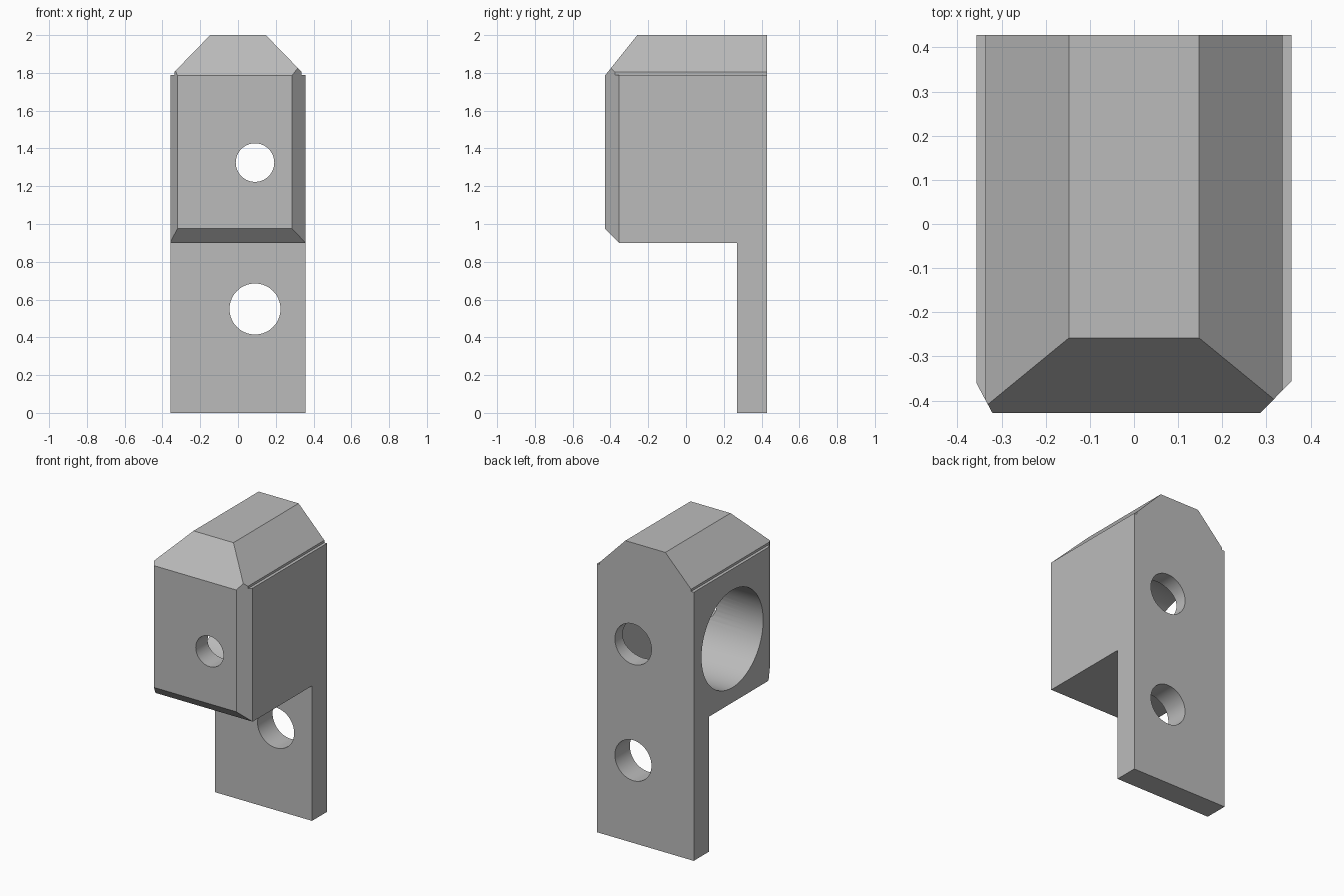
import bpy
import bmesh
import math
from mathutils import Matrix, Vector

cube = bpy.data.objects.get("Cube")
if cube:
    bpy.data.objects.remove(cube, do_unlink=True)

HALF_X, HALF_Y = 0.357, 0.428


def add_object(name, bm):
    bmesh.ops.recalc_face_normals(bm, faces=bm.faces[:])
    mesh = bpy.data.meshes.new(name)
    bm.to_mesh(mesh)
    bm.free()
    obj = bpy.data.objects.new(name, mesh)
    bpy.context.collection.objects.link(obj)
    return obj


def prism(name, points, place, start, end):
    """Extrude a 2D outline; place(a, b, depth) gives the 3D position."""
    bm = bmesh.new()
    face = bm.faces.new([bm.verts.new(place(a, b, start)) for a, b in points])
    shift = Vector(place(0, 0, end)) - Vector(place(0, 0, start))
    grown = bmesh.ops.extrude_face_region(bm, geom=[face], use_keep_orig=True)
    moved = [v for v in grown["geom"] if isinstance(v, bmesh.types.BMVert)]
    bmesh.ops.translate(bm, verts=moved, vec=shift)
    return add_object(name, bm)


def cylinder(name, start, end, radius, segments=64):
    start, end = Vector(start), Vector(end)
    axis = end - start
    turn = axis.to_track_quat("Z", "Y").to_matrix().to_4x4()
    bm = bmesh.new()
    bmesh.ops.create_cone(bm, cap_ends=True, segments=segments,
                          radius1=radius, radius2=radius, depth=axis.length,
                          matrix=Matrix.Translation((start + end) / 2) @ turn)
    return add_object(name, bm)


def combine(target, tool, operation):
    mod = target.modifiers.new(tool.name, "BOOLEAN")
    mod.operation = operation
    mod.solver = "EXACT"
    mod.object = tool
    bpy.context.view_layer.objects.active = target
    bpy.ops.object.modifier_apply(modifier=mod.name)
    bpy.data.objects.remove(tool, do_unlink=True)


# Side outline: mounting plate, overhanging block, chamfered nose
bracket = prism("bracket", [
    (HALF_Y, 0), (HALF_Y, 2), (-0.258, 2), (-HALF_Y, 1.787),
    (-HALF_Y, 0.975), (-0.355, 0.9), (0.27, 0.9), (0.27, 0),
], lambda a, b, d: (d, a, b), -0.6, 0.6)

# Front outline: straight sides, small ledges and sloping roof
half = [(HALF_X, -0.2), (HALF_X, 1.79), (0.337, 1.79), (0.337, 1.805), (0.05, 2.1)]
front = half + [(-x, z) for x, z in reversed(half)]
combine(bracket, prism("front_outline", front,
                       lambda a, b, d: (a, d, b), -0.7, 0.7), "INTERSECT")

# Plan outline: uneven chamfers on the two front corners
plan = [(0.6, 0.7), (0.6, -0.105), (0.185, -0.533),
        (-0.265, -0.533), (-0.48, -0.13), (-0.6, -0.13), (-0.6, 0.7)]
combine(bracket, prism("plan_outline", plan,
                       lambda a, b, d: (a, b, d), -0.3, 2.3), "INTERSECT")

# Blind bore from the right side, and the bolt holes
HOLE_X, HOLE_Z, BORE_Y = 0.09, 1.325, 0.022
for name, start, end, radius in [
    ("bore", (-0.6, BORE_Y, HOLE_Z), (0.27, BORE_Y, HOLE_Z), 0.325),
    ("front_hole", (HOLE_X, -0.7, HOLE_Z), (HOLE_X, 0, HOLE_Z), 0.102),
    ("back_hole", (HOLE_X, 0.05, HOLE_Z), (HOLE_X, 0.7, HOLE_Z), 0.135),
    ("plate_hole", (HOLE_X, 0.1, 0.55), (HOLE_X, 0.7, 0.55), 0.135),
]:
    combine(bracket, cylinder(name, start, end, radius), "DIFFERENCE")

# Plain grey finish
grey = bpy.data.materials.new("plain_grey")
grey.use_nodes = True
colour = (0.5, 0.5, 0.5, 1)
grey.diffuse_color = colour
grey.node_tree.nodes["Principled BSDF"].inputs["Base Color"].default_value = colour
bracket.data.materials.clear()
bracket.data.materials.append(grey)

bpy.ops.object.select_all(action="DESELECT")
bracket.select_set(True)
bpy.context.view_layer.objects.active = bracket
bpy.ops.object.shade_smooth_by_angle(angle=math.radians(20))
